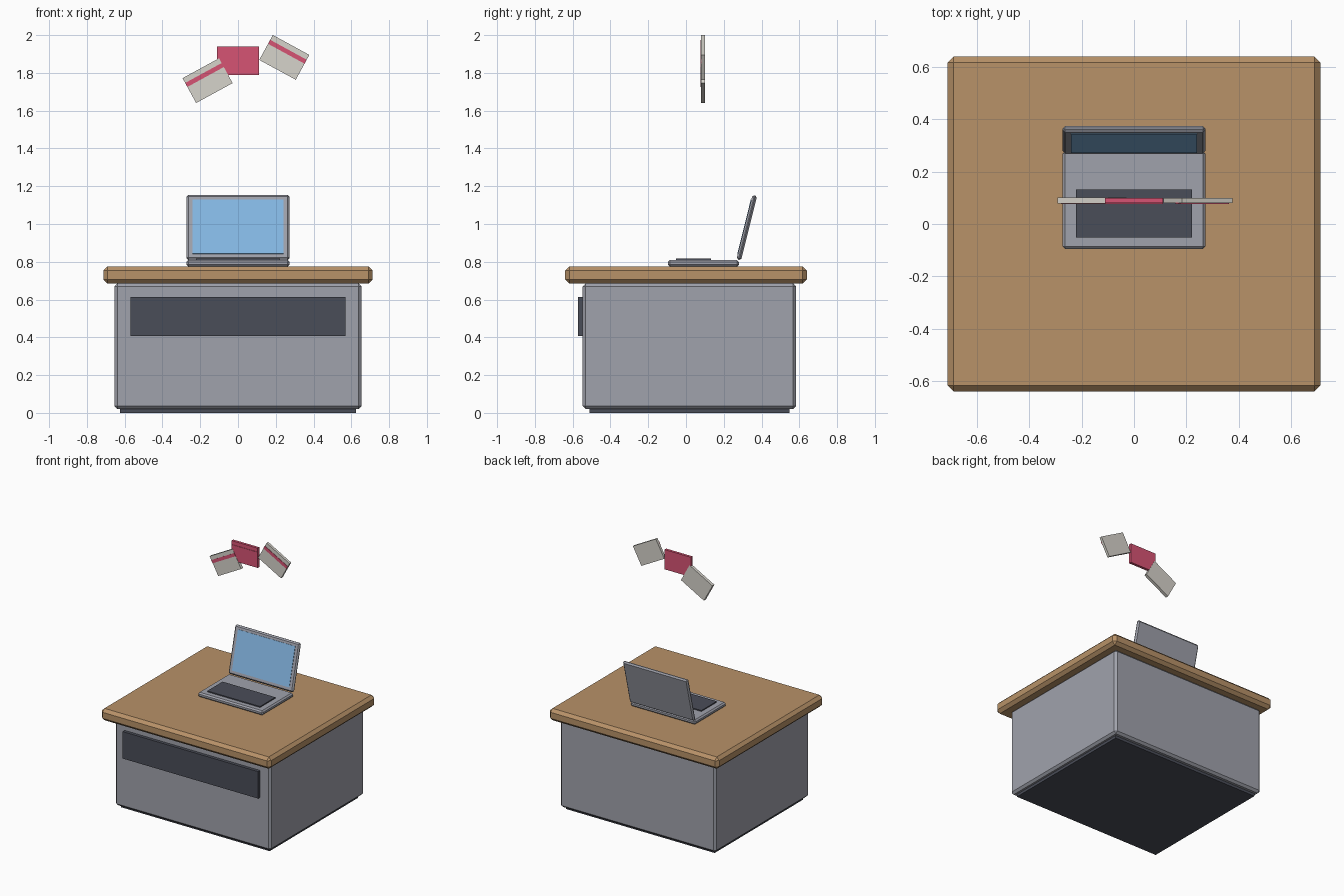
import bpy, math
from mathutils import Matrix, Vector

if "Cube" in bpy.data.objects:
    bpy.data.objects.remove(bpy.data.objects["Cube"])


def material(name, rgb):
    # sRGB 0-255 to linear
    m = bpy.data.materials.new(name)
    lin = [(c / 255 / 12.92) if c < 10 else ((c / 255 + 0.055) / 1.055) ** 2.4 for c in rgb]
    m.diffuse_color = (*lin, 1)
    m.use_nodes = True
    m.node_tree.nodes["Principled BSDF"].inputs["Base Color"].default_value = m.diffuse_color
    return m


WOOD = material("wood", (184, 146, 104))
GREY = material("grey metal", (160, 162, 172))
DARK = material("dark grey", (74, 77, 88))
BLUE = material("screen blue", (133, 184, 228))
PAPER = material("paper", (214, 211, 203))
RED = material("red", (214, 84, 116))


def box(name, size, centre, mat, bevel=0, frame=Matrix()):
    """Box of a given size, centred in a local frame, optionally chamfered."""
    bpy.ops.mesh.primitive_cube_add(size=1)
    ob = bpy.context.object
    ob.name = name
    ob.data.transform(Matrix.Diagonal((*size, 1)))
    ob.matrix_world = frame @ Matrix.Translation(Vector(centre))
    ob.data.materials.append(mat)
    if bevel:
        b = ob.modifiers.new("chamfer", "BEVEL")
        b.width = bevel
        b.segments = 1
    return ob


# Desk
box("plinth", (1.25, 1.06, 0.04), (0, 0.018, 0.02), DARK)
box("desk_body", (1.31, 1.13, 0.665), (0, 0.018, 0.3525), GREY, 0.016)
box("drawer_front", (1.14, 0.035, 0.205), (0, -0.5535, 0.51), DARK)
box("desk_top", (1.426, 1.28, 0.09), (0, 0, 0.73), WOOD, 0.022)

# Laptop
box("laptop_base", (0.546, 0.376, 0.034), (0, 0.092, 0.792), GREY, 0.01)
box("keyboard", (0.444, 0.184, 0.009), (0, 0.04, 0.8125), DARK)
lid = Matrix.Translation((0, 0.322, 0.981)) @ Matrix.Rotation(math.radians(-14), 4, "X")
box("laptop_lid", (0.546, 0.025, 0.3525), (0, 0, 0), GREY, 0.01, lid)
box("laptop_screen", (0.482, 0.008, 0.295), (0, -0.0115, 0.001), BLUE, 0, lid)

# Floating cards, each with a stripe
cards = [("left", -0.161, 1.759, 28.6, PAPER, 0.023),
         ("middle", 0.0, 1.865, 0, RED, 0.020),
         ("right", 0.245, 1.882, -28.6, PAPER, 0.020)]
for side, x, z, angle, mat, thick in cards:
    frame = Matrix.Translation((x, 0.09, z)) @ Matrix.Rotation(math.radians(-angle), 4, "Y")
    box(side + "_card", (0.22, thick, 0.15), (0, 0, 0), mat, 0, frame)
    box(side + "_card_stripe", (0.22, 0.005, 0.024), (0, -0.0105, 0.034), RED, 0, frame)
